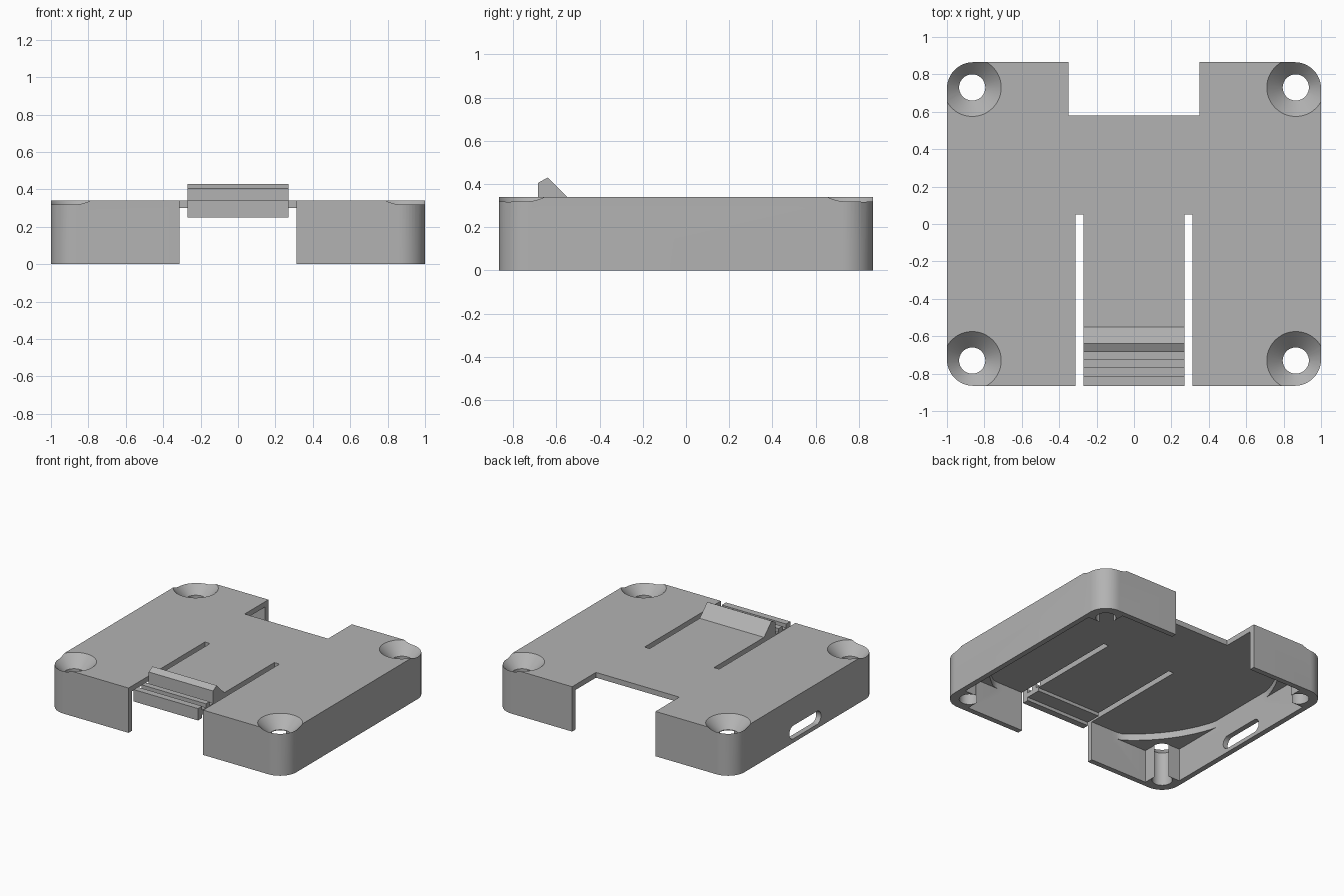
import bpy, bmesh, math
from mathutils import Vector

if "Cube" in bpy.data.objects:
    bpy.data.objects.remove(bpy.data.objects["Cube"], do_unlink=True)

grey = bpy.data.materials.new("plain grey")
grey.use_nodes = True
grey.diffuse_color = (0.45, 0.45, 0.45, 1)
grey.node_tree.nodes["Principled BSDF"].inputs["Base Color"].default_value = grey.diffuse_color

W, D, H = 1.0, 0.865, 0.34           # half width, half depth, height
HOLE_X, HOLE_Y, HOLE_R = 0.865, 0.73, 0.07
IN_X, IN_Y, CEIL = 0.96, 0.825, 0.30  # cavity limits


def finish(name, bm):
    bmesh.ops.recalc_face_normals(bm, faces=bm.faces[:])
    mesh = bpy.data.meshes.new(name)
    bm.to_mesh(mesh)
    bm.free()
    mesh.materials.append(grey)
    obj = bpy.data.objects.new(name, mesh)
    bpy.context.collection.objects.link(obj)
    return obj


def prism(name, points, low, high, axis="z"):
    """Extrude a 2D outline: (x, y) along z, or (y, z) along x."""
    bm = bmesh.new()
    place = (lambda p, h: (p[0], p[1], h)) if axis == "z" else (lambda p, h: (h, p[0], p[1]))
    face = bm.faces.new([bm.verts.new(place(p, low)) for p in points])
    shift = Vector(place((0, 0), high - low))
    geom = bmesh.ops.extrude_face_region(bm, geom=[face])["geom"]
    bmesh.ops.translate(bm, vec=shift, verts=[v for v in geom if isinstance(v, bmesh.types.BMVert)])
    return finish(name, bm)


def rect(x1, x2, y1, y2):
    x1, x2 = sorted((x1, x2))
    y1, y2 = sorted((y1, y2))
    return [(x1, y1), (x2, y1), (x2, y2), (x1, y2)]


def rounded(hx, hy, r, cx=0, cy=0, steps=12):
    pts = []
    for q, (sx, sy) in enumerate([(1, 1), (-1, 1), (-1, -1), (1, -1)]):
        for i in range(steps + 1):
            a = (q + i / steps) * math.pi / 2
            p = (cx + sx * (hx - r) + r * math.cos(a), cy + sy * (hy - r) + r * math.sin(a))
            if not pts or math.dist(p, pts[-1]) > 1e-5:
                pts.append(p)
    return pts


def screw_cutter(x, y):
    """Straight hole that opens into a 45 degree countersink."""
    bm = bmesh.new()
    sections = [(HOLE_R, -0.1), (HOLE_R, 0.255), (HOLE_R + 0.125, 0.38)]
    rings = []
    for r, z in sections:
        angles = [math.tau * i / 48 for i in range(48)]
        rings.append([bm.verts.new((x + r * math.cos(a), y + r * math.sin(a), z)) for a in angles])
    for lower, upper in zip(rings, rings[1:]):
        for i in range(48):
            j = (i + 1) % 48
            bm.faces.new((lower[i], lower[j], upper[j], upper[i]))
    bm.faces.new(rings[0])
    bm.faces.new(rings[-1])
    return finish("screw_cutter", bm)


def cut(target, cutter):
    cutter.hide_render = True
    mod = target.modifiers.new("cut", "BOOLEAN")
    mod.operation, mod.solver, mod.object = "DIFFERENCE", "EXACT", cutter
    bpy.context.view_layer.objects.active = target
    bpy.ops.object.modifier_apply(modifier=mod.name)
    bpy.data.objects.remove(cutter, do_unlink=True)


# Shell with rounded upright corners
shell = prism("case_shell", rounded(W, D, 0.14), 0, H)

# Lower cavity leaves a square post in every corner
px, py = HOLE_X - HOLE_R, HOLE_Y - HOLE_R
plus = [(px, -IN_Y), (px, -py), (IN_X, -py), (IN_X, py), (px, py), (px, IN_Y)]
plus += [(-x, -y) for x, y in plus]
cut(shell, prism("cavity_cutter", plus, -0.1, 0.25))

# Upper cavity is round, leaving thick corners under the countersinks
dome = []
for i in range(128):
    a = math.tau * (i + 0.5) / 128
    x, y = math.cos(a), math.sin(a)
    dome.append((max(-IN_X, min(IN_X, x)), max(-IN_Y, min(IN_Y, y))))
cut(shell, prism("round_cavity_cutter", dome, 0.2, CEIL))

# Screw holes, each with its post open towards the middle
for sx in (-1, 1):
    for sy in (-1, 1):
        x, y = sx * HOLE_X, sy * HOLE_Y
        cut(shell, screw_cutter(x, y))
        opening = rect(x, x - sx * 0.1, y, y - sy * 0.1)
        cut(shell, prism("post_cutter", opening, -0.1, 0.25))

# Rear notch, front latch opening and side port
cut(shell, prism("notch_cutter", rect(-0.35, 0.35, 0.58, 1), -0.1, 0.5))
cut(shell, prism("latch_cutter", rect(-0.313, 0.313, -1, 0.05), -0.1, 0.5))
cut(shell, prism("port_cutter", rounded(0.19, 0.05, 0.0499, 0, 0.08), -1.1, -0.9, "x"))

# Spring latch: tongue, sloped catch, grip grooves and front lip
profile = [
    (0.05, CEIL), (0.05, H), (-0.55, H), (-0.64, 0.43), (-0.685, 0.405),
    (-0.685, 0.31), (-0.725, 0.31), (-0.725, H), (-0.77, H), (-0.77, 0.31),
    (-0.815, 0.31), (-0.815, H), (-D, H), (-D, 0.25), (-0.815, 0.25),
    (-0.815, 0.275), (-0.7, 0.275), (-0.7, CEIL),
]
latch = prism("spring_latch", profile, -0.27, 0.27, "x")

# Smooth curves, keep edges sharp
bpy.ops.object.select_all(action="DESELECT")
shell.select_set(True)
latch.select_set(True)
bpy.context.view_layer.objects.active = shell
bpy.ops.object.shade_smooth_by_angle(angle=math.radians(30))
